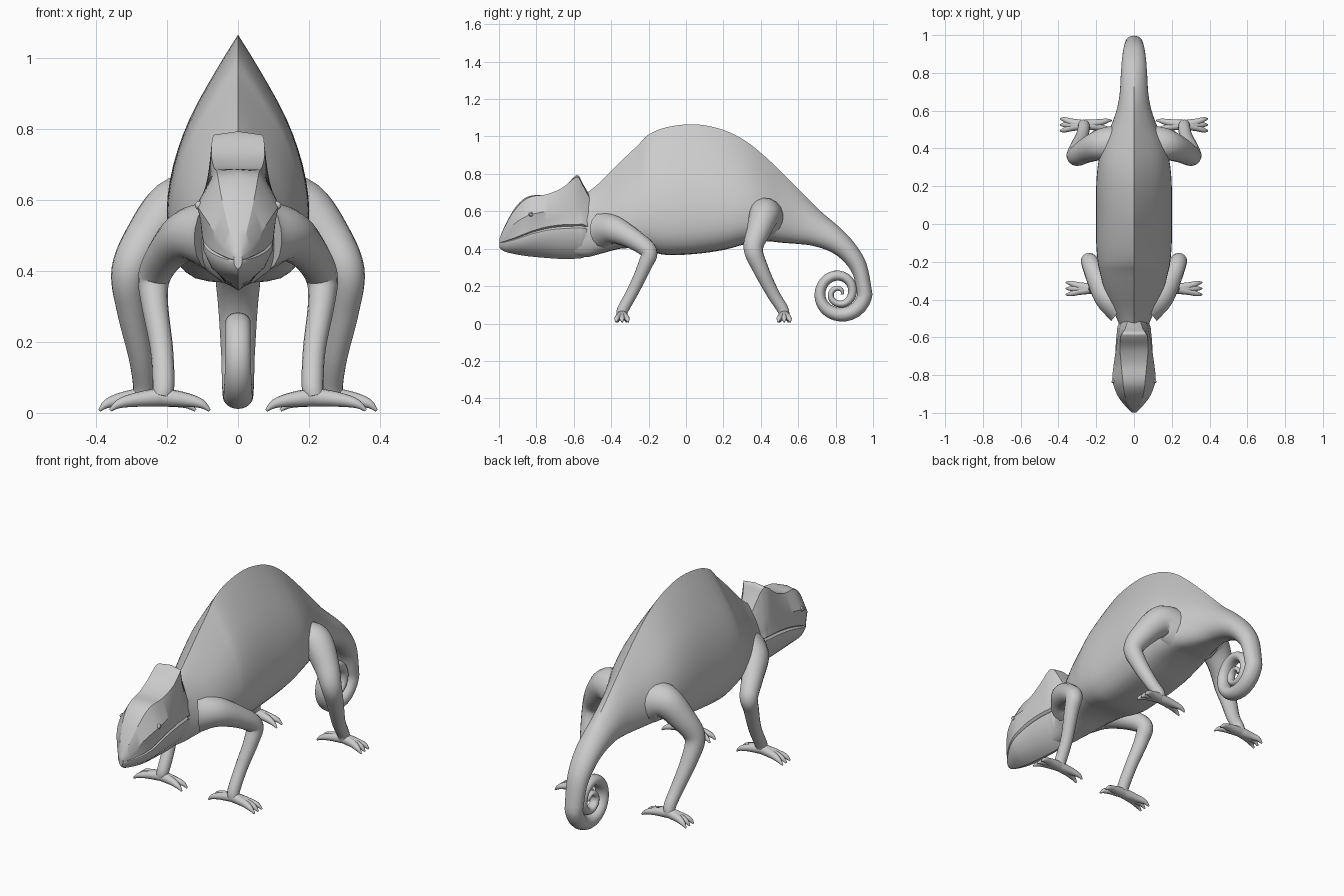
import bpy, bmesh, math
from mathutils import Vector

cube = bpy.data.objects.get("Cube")
if cube:
    bpy.data.objects.remove(cube, do_unlink=True)

skin = bpy.data.materials.new("matte_grey_skin")
skin.use_nodes = True
GREY = (0.6, 0.6, 0.6, 1)
skin.diffuse_color = GREY
skin.node_tree.nodes["Principled BSDF"].inputs["Base Color"].default_value = GREY


def smooth(rows, n):
    """Catmull-Rom interpolation through rows of numbers."""
    out = []
    last = len(rows) - 1
    for i in range(last):
        four = [rows[max(i - 1, 0)], rows[i], rows[i + 1], rows[min(i + 2, last)]]
        for k in range(n):
            t = k / n
            out.append([b + 0.5 * t * (c - a + t * (2*a - 5*b + 4*c - d + t * (3*(b - c) + d - a)))
                        for a, b, c, d in zip(*four)])
    return out + [list(rows[-1])]


def loft(name, rings, angle=40, mirror=False):
    """Skin closed rings of equal size and cap both ends."""
    bm = bmesh.new()
    loops = [[bm.verts.new(p) for p in ring] for ring in rings]
    n = len(loops[0])
    for a, b in zip(loops, loops[1:]):
        for i in range(n):
            j = (i + 1) % n
            bm.faces.new((a[i], a[j], b[j], b[i]))
    bm.faces.new(loops[0])
    bm.faces.new(loops[-1])
    bmesh.ops.recalc_face_normals(bm, faces=bm.faces)
    mesh = bpy.data.meshes.new(name)
    bm.to_mesh(mesh)
    bm.free()
    mesh.materials.append(skin)
    ob = bpy.data.objects.new(name, mesh)
    bpy.context.collection.objects.link(ob)
    if mirror:
        ob.modifiers.new("mirror", "MIRROR")
    bpy.ops.object.select_all(action="DESELECT")
    ob.select_set(True)
    bpy.context.view_layer.objects.active = ob
    bpy.ops.object.shade_smooth_by_angle(angle=math.radians(angle))
    return ob


def both_sides(half):
    """Complete a half outline (x, y, z) that starts and ends on the centre."""
    return half + [(-x, y, z) for x, y, z in half[-2:0:-1]]


def tube(name, points, sides=16):
    """Tapered round limb through (x, y, z, radius) points, mirrored in x."""
    path = smooth(points, 6)
    pos = [Vector(p[:3]) for p in path]
    u, rings = Vector((0.3, 1, 0.2)), []
    for i, p in enumerate(path):
        t = (pos[min(i + 1, len(pos) - 1)] - pos[max(i - 1, 0)]).normalized()
        u = (u - t * u.dot(t)).normalized()
        v = t.cross(u)
        rings.append([pos[i] + p[3] * (u * math.cos(a) + v * math.sin(a))
                      for a in (math.tau * k / sides for k in range(sides))])
    return loft(name, rings, 60, True)


# Body and tail cross-sections: a keeled drop that turns into an ellipse
KEELED = [(0, 0), (.6, .02), (.92, .12), (1, .28), (.91, .47), (.68, .66), (.3, .86), (0, 1)]
ROUND = [(math.sin(math.pi * i / 7), (1 - math.cos(math.pi * i / 7)) / 2) for i in range(8)]


def body_ring(yt, zt, yb, zb, w, keel):
    key = [[a + (b - a) * keel for a, b in zip(r, k)] for r, k in zip(ROUND, KEELED)]
    return both_sides([(w * x, yb + (yt - yb) * t, zb + (zt - zb) * t) for x, t in smooth(key, 3)])


# Top y, top z, bottom y, bottom z, half width, keel
trunk = [
    (-.66, .60, -.66, .37, .06, .3), (-.54, .69, -.54, .355, .078, .5),
    (-.46, .755, -.46, .372, .11, .8), (-.35, .865, -.35, .40, .155, 1),
    (-.26, .95, -.26, .40, .18, 1), (-.2, 1.01, -.2, .387, .192, 1),
    (-.1, 1.05, -.1, .366, .2, 1), (.05, 1.065, .05, .372, .2, 1),
    (.2, 1.035, .2, .393, .2, 1), (.32, .975, .32, .425, .19, 1),
    (.42, .895, .42, .44, .165, 1), (.52, .80, .51, .432, .125, .9),
    (.62, .70, .6, .425, .092, .7), (.72, .60, .68, .415, .076, .4),
    (.82, .515, .77, .385, .07, .2), (.9, .43, .84, .335, .064, 0),
    (.965, .32, .893, .26, .055, 0), (.997, .155, .915, .155, .047, 0)]
# Quarter turns, coil radius, half thickness, half width
coil = [(0, .136, .041, .047), (1, .107, .037, .042), (2, .104, .029, .036),
        (3, .101, .027, .035), (4, .068, .024, .03), (5, .051, .018, .026),
        (6, .046, .016, .022), (7, .032, .013, .018), (8, .014, .008, .01)]
rings = [body_ring(*row) for row in smooth(trunk, 4)]
for q, r, h, w in smooth(coil, 7)[1:]:
    c, s = math.cos(q * math.pi / 2), -math.sin(q * math.pi / 2)
    rings.append(body_ring(.82 + (r + h) * c, .155 + (r + h) * s,
                           .82 + (r - h) * c, .155 + (r - h) * s, w, 0))
loft("body_and_curled_tail", rings)

# Head: y, chin z, lip half width, lip z, brow half width, brow z, crown half width, crown z, centre z
skull = [
    (-.998, .405, .012, .43, .012, .445, .006, .45, .452),
    (-.97, .385, .037, .437, .04, .47, .025, .515, .52),
    (-.92, .372, .07, .452, .08, .53, .045, .60, .61),
    (-.87, .363, .092, .47, .103, .565, .055, .655, .665),
    (-.82, .357, .1, .488, .115, .585, .06, .68, .685),
    (-.74, .35, .1, .508, .107, .60, .068, .692, .69),
    (-.66, .345, .097, .518, .095, .61, .075, .727, .723),
    (-.6, .346, .093, .52, .085, .62, .072, .775, .782),
    (-.575, .348, .09, .52, .08, .62, .06, .78, .79),
    (-.55, .352, .088, .52, .075, .61, .045, .735, .745),
    (-.5, .375, .07, .5, .06, .58, .03, .64, .66)]


def head_ring(y, chin, wl, zl, wb, zb, wc, zc, mid):
    jaw = zl - chin
    half = [(0, chin), (wl * .35, chin + jaw * .12), (wl * .75, chin + jaw * .4),
            (wl * .98, chin + jaw * .78), (wl * .98, zl - jaw * .06), (wl * .89, zl),
            (wl * 1.01, zl + jaw * .06), ((wl + wb) * .49, (zl + zb) / 2),
            (wb, zb), (wc, zc), (0, mid)]
    return both_sides([(x, y, z) for x, z in half])


loft("head_with_casque", [head_ring(*row) for row in smooth(skull, 5)], 32)

# Eyes
tube("eye", [(.09, -.825, .584, .013), (.113, -.83, .584, .012), (.117, -.83, .584, .006)], 12)

# Legs
tube("front_leg", [
    (.07, -.43, .50, .10), (.14, -.38, .50, .075), (.2, -.28, .45, .055),
    (.235, -.2, .385, .046), (.235, -.22, .31, .038), (.215, -.28, .18, .032),
    (.21, -.335, .08, .031), (.215, -.345, .045, .028)])
tube("hind_leg", [
    (.08, .42, .56, .11), (.17, .42, .58, .085), (.25, .39, .50, .066),
    (.305, .36, .40, .052), (.30, .40, .29, .042), (.275, .465, .16, .034),
    (.265, .515, .08, .031), (.27, .525, .045, .028)])

# Feet: three toes reach outward, two reach inward
for foot, x, y, reach_out, reach_in in (("front", .215, -.342, .145, -.135),
                                        ("hind", .27, .525, .12, -.15)):
    for side, reach, spread in (("outer", reach_out, (-.028, 0, .028)),
                                ("inner", reach_in, (-.02, .02))):
        for dy in spread:
            tube(f"{foot}_{side}_toe", [
                (x, y, .045, .027), (x + reach * .5, y + dy * .5, .037, .02),
                (x + reach * .82, y + dy, .026, .013),
                (x + reach, y + dy * 1.15, .007, .004)], 10)
